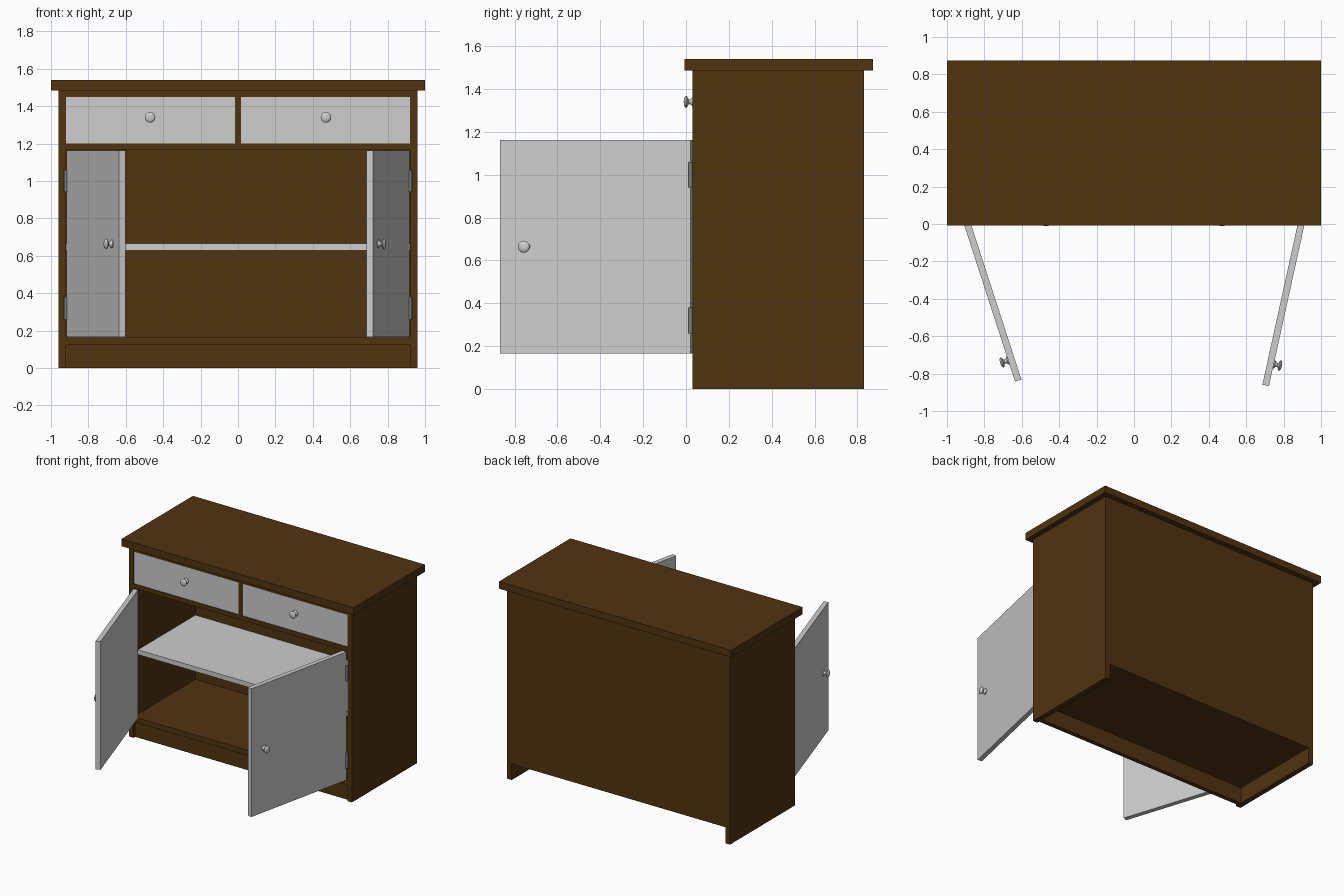
import bpy, bmesh, math
from mathutils import Matrix, Vector

if "Cube" in bpy.data.objects:
    bpy.data.objects.remove(bpy.data.objects["Cube"])


def material(name, rgb):
    m = bpy.data.materials.new(name)
    m.diffuse_color = (*rgb, 1)
    m.use_nodes = True
    m.node_tree.nodes["Principled BSDF"].inputs["Base Color"].default_value = m.diffuse_color
    return m


BROWN = material("brown_wood", (0.082, 0.033, 0.005))
WHITE = material("off_white_paint", (0.61, 0.61, 0.61))
METAL = material("grey_metal", (0.2, 0.2, 0.2))


def add(name, bm, mat, matrix=None):
    bmesh.ops.recalc_face_normals(bm, faces=bm.faces)
    me = bpy.data.meshes.new(name)
    bm.to_mesh(me)
    bm.free()
    me.materials.append(mat)
    ob = bpy.data.objects.new(name, me)
    ob.matrix_world = matrix or Matrix()
    bpy.context.collection.objects.link(ob)
    return ob


def box(name, x, y, z, mat, matrix=None):
    """Box given by its (min, max) range on each axis."""
    bm = bmesh.new()
    bmesh.ops.create_cube(bm, size=1)
    for v in bm.verts:
        v.co = Vector([r[0] if c < 0 else r[1] for c, r in zip(v.co, (x, y, z))])
    return add(name, bm, mat, matrix)


def smooth(ob):
    bpy.ops.object.select_all(action='DESELECT')
    ob.select_set(True)
    bpy.context.view_layer.objects.active = ob
    bpy.ops.object.shade_smooth_by_angle(angle=math.radians(40))


# (radius, distance out from the mounting face)
KNOB = [(0, 0), (0.022, 0), (0.022, 0.004), (0.013, 0.011), (0.011, 0.02), (0.016, 0.025),
        (0.026, 0.029), (0.028, 0.034), (0.025, 0.039), (0.016, 0.043), (0, 0.045)]


def knob(name, matrix):
    bm = bmesh.new()
    vs = [bm.verts.new((r, -d, 0)) for r, d in KNOB]
    es = [bm.edges.new(p) for p in zip(vs, vs[1:])]
    bmesh.ops.spin(bm, geom=vs + es, cent=(0, 0, 0), axis=(0, 1, 0),
                   angle=math.tau, steps=24, use_duplicate=False)
    bmesh.ops.remove_doubles(bm, verts=bm.verts, dist=0.0005)
    smooth(add(name, bm, WHITE, matrix))


IN = (-0.92, 0.92)      # inner width
FRONT, BACK = 0.03, 0.83

# Carcass
box("table_top", (-1, 1), (-0.007, 0.873), (1.485, 1.54), BROWN)
box("back_panel", IN, (0.79, BACK), (0.125, 1.485), BROWN)
box("bottom_panel", IN, (FRONT, 0.79), (0.125, 0.165), BROWN)
box("plinth", IN, (0.05, 0.085), (0, 0.125), BROWN)
box("drawer_floor", IN, (FRONT, 0.79), (1.165, 1.20), BROWN)
box("top_rail", IN, (FRONT, 0.79), (1.45, 1.485), BROWN)
box("drawer_divider", (-0.015, 0.015), (FRONT, 0.79), (1.20, 1.45), BROWN)
box("inner_shelf", IN, (0.083, 0.79), (0.628, 0.665), WHITE)

for side, s, opening in (("left", -1, 18), ("right", 1, 12.4)):
    span = lambda a, b: tuple(sorted((s * a, s * b)))
    box(side + "_side", span(0.92, 0.96), (FRONT, BACK), (0, 1.485), BROWN)

    # Drawer with knob
    box(side + "_drawer", span(0.015, 0.92), (0.034, 0.75), (1.20, 1.45), WHITE)
    knob(side + "_drawer_knob", Matrix.Translation((s * 0.47, 0.034, 1.34)))

    # Open door swung about its hinge line
    swing = Matrix.Translation((s * 0.917, 0.022, 0)) @ \
        Matrix.Rotation(s * math.radians(90 - opening), 4, 'Z')
    box(side + "_door", span(-0.91, 0), (0, 0.036), (0.165, 1.163), WHITE, swing)
    knob(side + "_door_knob", swing @ Matrix.Translation((-s * 0.79, 0, 0.664)))

    # Hinge barrels
    for place, z in (("lower", 0.32), ("upper", 1.0)):
        bm = bmesh.new()
        bmesh.ops.create_cone(bm, cap_ends=True, segments=16, radius1=0.01,
                              radius2=0.01, depth=0.12)
        smooth(add(f"{side}_{place}_hinge", bm, METAL,
                   Matrix.Translation((s * 0.921, 0.021, z))))
